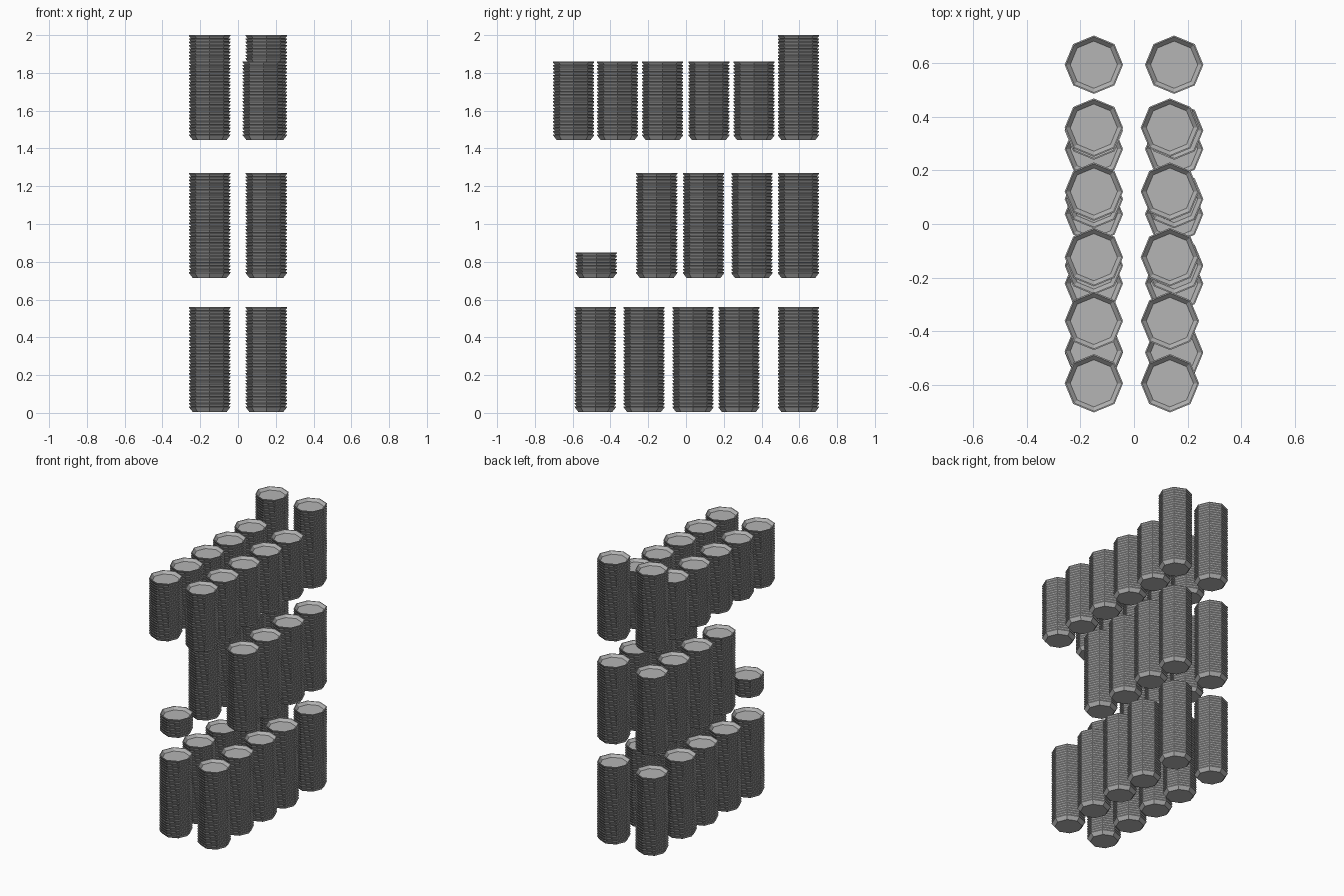
import bpy, bmesh
from math import cos, sin, pi

cube = bpy.data.objects.get("Cube")
if cube:
    bpy.data.objects.remove(cube, do_unlink=True)

SIDES = 8
PITCH = 0.0175      # height gained per nested plate
PLATE_H = 0.03

grey = bpy.data.materials.new("plate grey")
grey.use_nodes = True
colour = (0.46, 0.46, 0.46, 1)
grey.diffuse_color = colour
grey.node_tree.nodes["Principled BSDF"].inputs["Base Color"].default_value = colour


def plate_mesh():
    """Shallow octagonal dish, lathed from its outer foot over the rim to its floor."""
    profile = [(0.09, 0), (0.109, PLATE_H - 0.005), (0.109, PLATE_H),
               (0.104, PLATE_H), (0.088, 0.012)]
    bm = bmesh.new()
    rings = []
    for r, z in profile:
        angles = [2 * pi * i / SIDES for i in range(SIDES)]
        rings.append([bm.verts.new((r * cos(a), r * sin(a), z)) for a in angles])
    for low, high in zip(rings, rings[1:]):
        for i in range(SIDES):
            j = (i + 1) % SIDES
            bm.faces.new((low[i], low[j], high[j], high[i]))
    bm.faces.new(rings[0][::-1])
    bm.faces.new(rings[-1])
    mesh = bpy.data.meshes.new("plate")
    bm.to_mesh(mesh)
    bm.free()
    mesh.materials.append(grey)
    return mesh


PLATE = plate_mesh()


def stack(name, x, y, z, count):
    """A pile of nested plates standing at the given height."""
    ob = bpy.data.objects.new(name, PLATE)
    ob.location = (x, y, z)
    bpy.context.collection.objects.link(ob)
    pile = ob.modifiers.new("pile", "ARRAY")
    pile.count = count
    pile.use_relative_offset = False
    pile.use_constant_offset = True
    pile.constant_offset_displace = (0, 0, PITCH)


TALL, MEDIUM, SHORT = 31, 23, 7

# Lower and middle shelves: pairs of tall stacks
shelves = {"lower": (0.005, [-0.48, -0.222, 0.037, 0.28, 0.595]),
           "middle": (0.715, [-0.155, 0.093, 0.349, 0.595])}
for shelf, (z, rows) in shelves.items():
    for y in rows:
        for side, x in (("right", -0.15), ("left", 0.15)):
            stack(f"{shelf}_stack_{side}", x, y, z, TALL)

# Single short stack at the front of the middle shelf
stack("middle_short_stack", -0.15, -0.475, 0.715, SHORT)

# Upper shelf: medium stacks in front of one tall pair
for y in (-0.595, -0.362, -0.124, 0.121, 0.36):
    stack("upper_stack_right", -0.15, y, 1.445, MEDIUM)
    stack("upper_stack_left", 0.134, y, 1.445, MEDIUM)
for side, x in (("right", -0.15), ("left", 0.15)):
    stack(f"upper_tall_stack_{side}", x, 0.595, 1.445, TALL)
